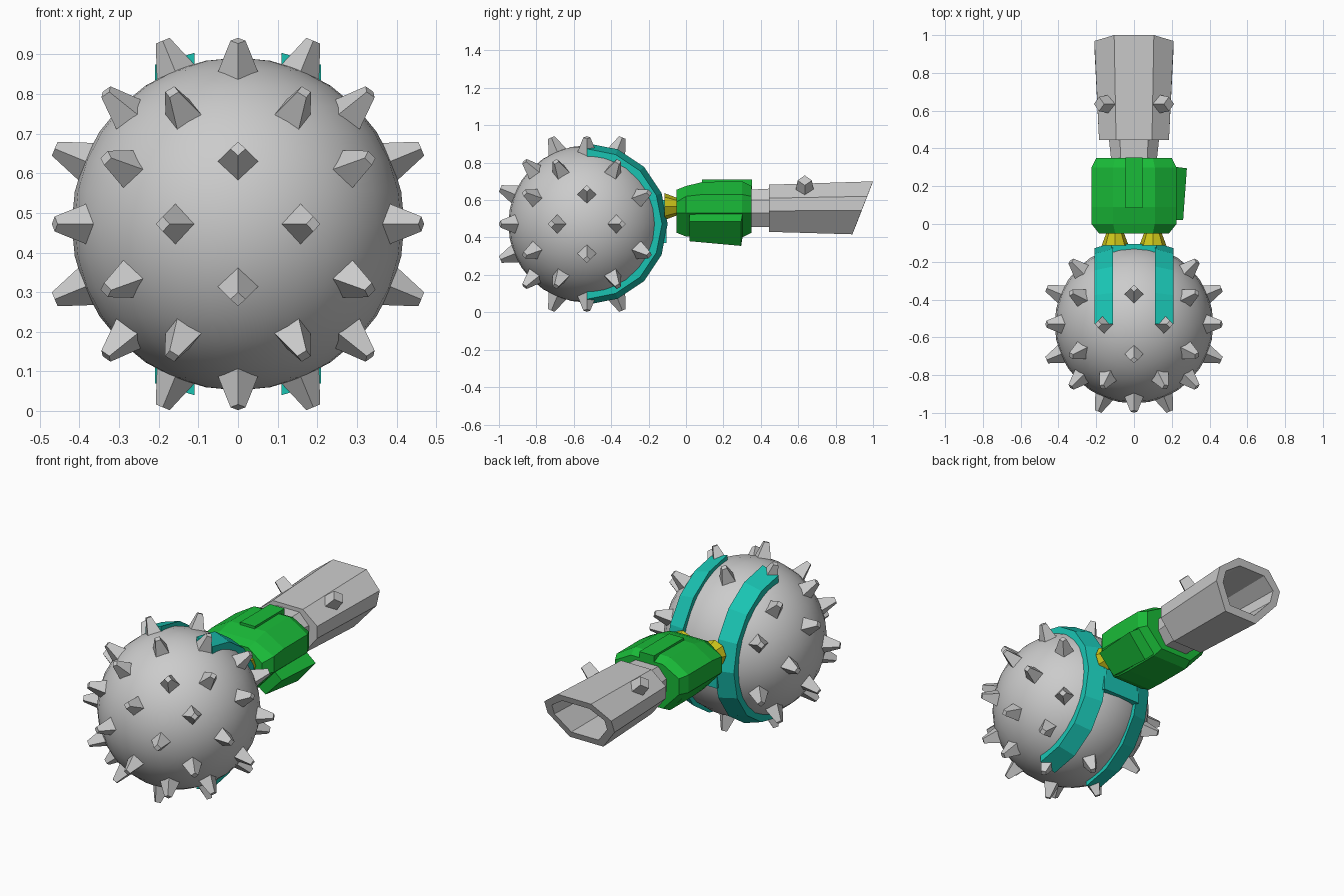
import bpy, bmesh, math, itertools
from mathutils import Vector, Matrix

if "Cube" in bpy.data.objects:
    bpy.data.objects.remove(bpy.data.objects["Cube"])

C = Vector((0, -0.53, 0.472))   # ball centre


def material(name, rgb):
    m = bpy.data.materials.new(name)
    m.diffuse_color = (*rgb, 1)
    m.use_nodes = True
    m.node_tree.nodes["Principled BSDF"].inputs["Base Color"].default_value = m.diffuse_color
    return m


GREEN = material("green", (0.01, 0.5, 0.04))
TEAL = material("teal", (0.01, 0.55, 0.45))
YELLOW = material("yellow", (0.6, 0.55, 0.01))


def finish(name, bm, mat=None):
    bmesh.ops.recalc_face_normals(bm, faces=bm.faces[:])
    me = bpy.data.meshes.new(name)
    bm.to_mesh(me)
    bm.free()
    ob = bpy.data.objects.new(name, me)
    bpy.context.collection.objects.link(ob)
    if mat:
        me.materials.append(mat)
    return ob


def loft(bm, rings):
    """Skin a list of equal-length point rings and cap both ends."""
    vs = [[bm.verts.new(p) for p in r] for r in rings]
    n = len(vs[0])
    for a, b in zip(vs, vs[1:]):
        for i in range(n):
            j = (i + 1) % n
            bm.faces.new((a[i], a[j], b[j], b[i]))
    bm.faces.new(vs[0][::-1])
    bm.faces.new(vs[-1])


def octagon(y, w, flat, zs, slant=0):
    """Section in x-z at depth y; zs = bottom, low side, high side, top."""
    b, l, h, t = zs
    pts = [(flat, b), (w, l), (w, h), (flat, t), (-flat, t), (-w, h), (-w, l), (-flat, b)]
    return [(x, y - slant * (t - z), z) for x, z in pts]


def cone(bm, base, direction, r1, r2, length, sides=4):
    d = Vector(direction).normalized()
    mat = Matrix.Translation(Vector(base) + d * length / 2) @ d.to_track_quat('Z', 'Y').to_matrix().to_4x4()
    bmesh.ops.create_cone(bm, cap_ends=True, segments=sides, radius1=r1, radius2=r2,
                          depth=length, matrix=mat)


def box(bm, lo, hi):
    lo, hi = Vector(lo), Vector(hi)
    mat = Matrix.Translation((lo + hi) / 2) @ Matrix.Diagonal((*(hi - lo), 1))
    bmesh.ops.create_cube(bm, size=1, matrix=mat)


# smooth ball head
bm = bmesh.new()
bmesh.ops.create_uvsphere(bm, u_segments=32, v_segments=16, radius=0.42,
                          matrix=Matrix.Translation(C))
ball = finish("ball", bm)
for p in ball.data.polygons:
    p.use_smooth = True

# spikes: four round each axis, three in each octant, none under the straps at the back
dirs = set()
for s in itertools.product((-1, 1), repeat=3):
    for base in ((0, 0.38, 0.925), (1 / 3, 2 / 3, 2 / 3)):
        for p in itertools.permutations(base):
            dirs.add(tuple(round(a * b, 4) + 0.0 for a, b in zip(p, s)))
bm = bmesh.new()
for d in sorted(dirs):
    pole = d[1] > 0.9
    strapped = d[1] > 0.6 and abs(d[0]) < 0.4 and abs(d[2]) > 0.6
    if not (pole or strapped):
        cone(bm, C + Vector(d) * 0.395, d, 0.058, 0.019, 0.105)
finish("ball_spikes", bm)

# two straps curving round the back, with a cross bar
bm = bmesh.new()
profile = [(0.11, 0.432), (0.21, 0.402), (0.21, 0.345), (0.11, 0.385)]
for side in (-1, 1):
    rings = []
    for k in range(9):
        a = math.pi / 2 - k * math.pi / 8
        rings.append([(side * x, C.y + r * math.cos(a), C.z + r * math.sin(a)) for x, r in profile])
    loft(bm, rings)
box(bm, (-0.12, -0.16, 0.37), (0.12, -0.105, 0.6))
finish("straps", bm, TEAL)

# flared studs between straps and body
bm = bmesh.new()
for x in (-0.1, 0.1):
    cone(bm, (x, -0.115, 0.565), (0, 1, 0), 0.072, 0.042, 0.08, 8)
finish("studs", bm, YELLOW)

# green grip body
bm = bmesh.new()
loft(bm, [octagon(-0.05, 0.185, 0.10, (0.425, 0.53, 0.59, 0.655)),
          octagon(0.0, 0.225, 0.11, (0.405, 0.53, 0.62, 0.675)),
          octagon(0.09, 0.225, 0.11, (0.40, 0.53, 0.63, 0.697)),
          octagon(0.30, 0.225, 0.11, (0.40, 0.53, 0.63, 0.70)),
          octagon(0.35, 0.20, 0.10, (0.425, 0.53, 0.62, 0.675))])
finish("body", bm, GREEN)

# raised strip on top and slanted box on the lower right
bm = bmesh.new()
box(bm, (-0.046, 0.085, 0.66), (0.046, 0.352, 0.71))
finish("top_strip", bm, GREEN)
bm = bmesh.new()
loft(bm, [[(0.20, 0.02, 0.54), (0.26, 0.02, 0.485), (0.16, 0.02, 0.38), (0.10, 0.02, 0.42)],
          [(0.20, 0.305, 0.54), (0.28, 0.295, 0.485), (0.17, 0.295, 0.355), (0.10, 0.305, 0.42)]])
finish("side_box", bm, GREEN)

# neck and hollow barrel with slanted mouth
bm = bmesh.new()
loft(bm, [octagon(0.33, 0.12, 0.07, (0.455, 0.53, 0.60, 0.655)),
          octagon(0.47, 0.135, 0.075, (0.455, 0.53, 0.60, 0.662))])
finish("neck", bm)
bm = bmesh.new()
loft(bm, [octagon(0.445, 0.185, 0.095, (0.43, 0.542, 0.61, 0.682)),
          octagon(1.0, 0.21, 0.105, (0.417, 0.545, 0.62, 0.70), 0.39),
          octagon(0.986, 0.165, 0.085, (0.455, 0.55, 0.61, 0.663), 0.39),
          octagon(0.60, 0.15, 0.08, (0.46, 0.55, 0.605, 0.655))])
finish("barrel", bm)

# small leaning posts on the barrel
bm = bmesh.new()
for side in (-1, 1):
    cone(bm, (side * 0.125, 0.635, 0.645), (side, 0, 1), 0.05, 0.038, 0.085)
finish("barrel_posts", bm)
